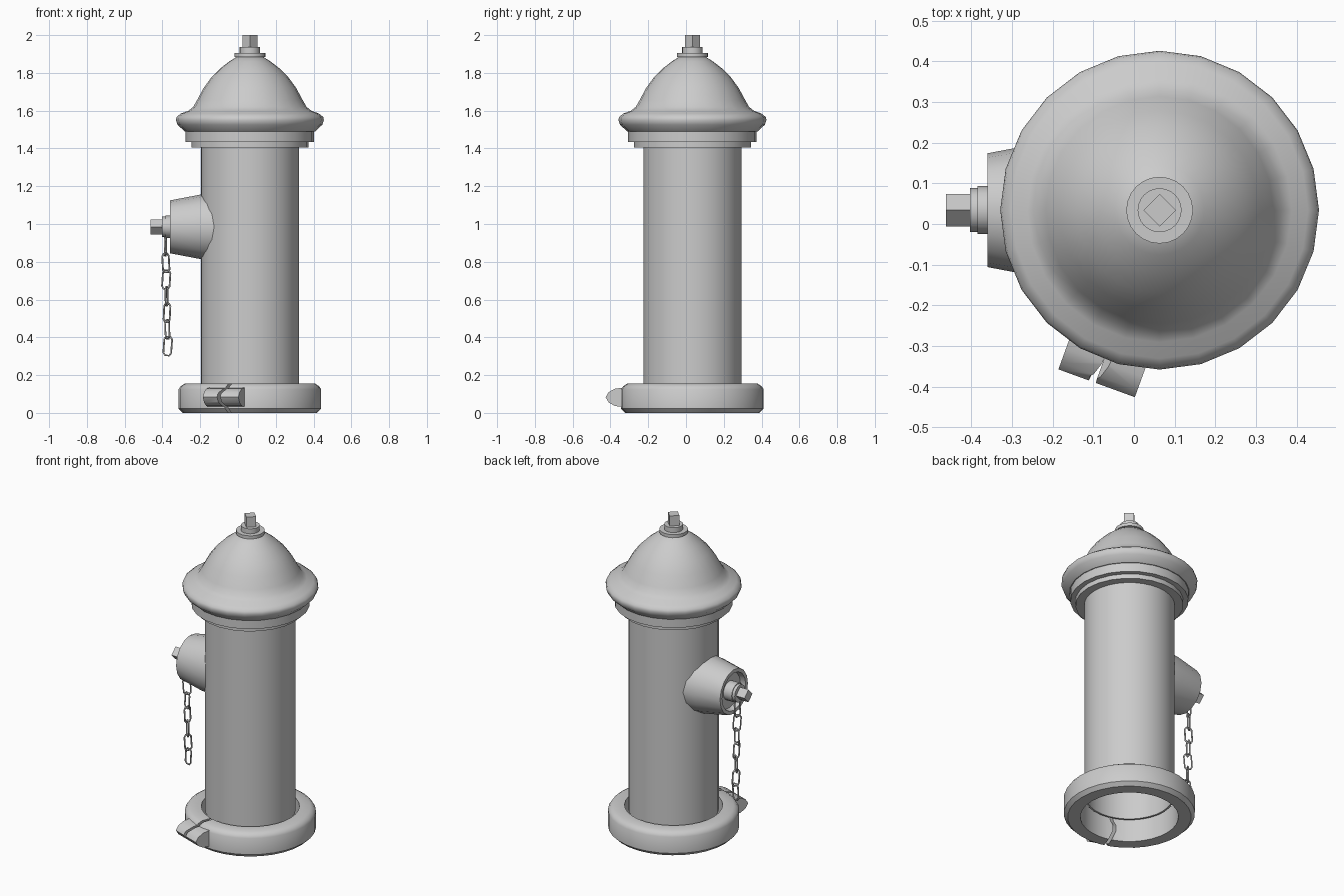
import bpy
import bmesh
from math import cos, sin, pi, radians
from mathutils import Matrix, Vector

if "Cube" in bpy.data.objects:
    bpy.data.objects.remove(bpy.data.objects["Cube"])

AXIS = Vector((0.063, 0.034, 0))
SIDES = 24

grey = bpy.data.materials.new("cast_grey")
grey.use_nodes = True
grey.diffuse_color = (0.6, 0.6, 0.6, 1)
grey.node_tree.nodes["Principled BSDF"].inputs["Base Color"].default_value = (0.6, 0.6, 0.6, 1)


def select(ob):
    bpy.ops.object.select_all(action="DESELECT")
    ob.select_set(True)
    bpy.context.view_layer.objects.active = ob


def smooth(ob, angle=40):
    select(ob)
    bpy.ops.object.shade_smooth_by_angle(angle=radians(angle))


def finish(name, bm, matrix):
    bmesh.ops.remove_doubles(bm, verts=bm.verts, dist=1e-5)
    bmesh.ops.recalc_face_normals(bm, faces=bm.faces)
    mesh = bpy.data.meshes.new(name)
    bm.to_mesh(mesh)
    bm.free()
    mesh.transform(matrix)
    mesh.materials.append(grey)
    ob = bpy.data.objects.new(name, mesh)
    bpy.context.collection.objects.link(ob)
    return ob


def lathe(name, profile, matrix, sides=SIDES, closed=False):
    """Turn (radius, height) points around the local z axis."""
    bm = bmesh.new()
    rings = []
    for r, z in profile:
        if r == 0:
            rings.append([bm.verts.new((0, 0, z))] * sides)
        else:
            rings.append([bm.verts.new((r * cos(2 * pi * i / sides), r * sin(2 * pi * i / sides), z))
                          for i in range(sides)])
    pairs = list(zip(rings, rings[1:]))
    if closed:
        pairs.append((rings[-1], rings[0]))
    for a, b in pairs:
        for i in range(sides):
            j = (i + 1) % sides
            bm.faces.new(list(dict.fromkeys((a[i], a[j], b[j], b[i]))))
    ob = finish(name, bm, matrix)
    smooth(ob)
    return ob


def disc(name, radius, low, high, matrix, sides=SIDES):
    return lathe(name, [(0, low), (radius, low), (radius, high), (0, high)], matrix, sides)


def prism(name, outline, depth_vec, matrix):
    """Extrude a flat outline of 3D points."""
    bm = bmesh.new()
    face = bm.faces.new([bm.verts.new(p) for p in outline])
    new = bmesh.ops.extrude_face_region(bm, geom=[face], use_keep_orig=True)["geom"]
    bmesh.ops.translate(bm, vec=depth_vec, verts=[v for v in new if isinstance(v, bmesh.types.BMVert)])
    return finish(name, bm, matrix)


def boolean(target, tool, operation):
    mod = target.modifiers.new(operation, "BOOLEAN")
    mod.operation = operation
    mod.solver = "EXACT"
    mod.object = tool
    select(target)
    bpy.ops.object.modifier_apply(modifier=mod.name)
    bpy.data.objects.remove(tool)


upright = Matrix.Translation(AXIS)

# Hollow barrel
lathe("barrel", [(0.26, 0.13), (0.26, 1.45), (0.248, 1.45), (0.248, 0.13)], upright, 32, True)

# Stepped flange and bonnet
disc("lower_flange", 0.31, 1.405, 1.436, upright)
disc("upper_flange", 0.34, 1.434, 1.495, upright)
lathe("bonnet", [(0, 1.49), (0.345, 1.49), (0.383, 1.525), (0.392, 1.55), (0.388, 1.567),
                 (0.365, 1.585), (0.325, 1.6), (0.3, 1.62), (0.28, 1.655), (0.245, 1.72),
                 (0.205, 1.775), (0.155, 1.825), (0.11, 1.86), (0.07, 1.885), (0, 1.892)], upright)
disc("top_washer", 0.082, 1.885, 1.905, upright)
disc("top_collar", 0.054, 1.9, 1.936, upright)
disc("top_nut", 0.04, 1.93, 2.0, upright, 4)

# Side outlet with recessed end, pointing to the right
outlet = Matrix.Translation(AXIS + Vector((0, 0, 0.985))) @ Matrix.Rotation(-pi / 2, 4, "Y")
lathe("outlet", [(0, 0.18), (0.178, 0.18), (0.17, 0.265), (0.14, 0.423), (0.118, 0.423),
                 (0.112, 0.39), (0, 0.39)], outlet, 16)
disc("outlet_washer", 0.059, 0.385, 0.448, outlet, 16)
disc("outlet_collar", 0.054, 0.44, 0.466, outlet, 16)
disc("outlet_nut", 0.04, 0.46, 0.525, outlet, 4)

# Split base clamp: ring, bolt ears, wavy gap
ring = lathe("base_clamp", [(0.282, 0), (0.355, 0), (0.377, 0.022), (0.377, 0.125), (0.366, 0.142),
                            (0.345, 0.155), (0.282, 0.155)], upright, 32, True)
clamp = upright @ Matrix.Rotation(radians(-110), 4, "Z")
ear = [(0.32, 0.03), (0.4, 0.036), (0.435, 0.055), (0.453, 0.083), (0.435, 0.11), (0.4, 0.128), (0.32, 0.138)]
boolean(ring, prism("ears", [(r, -0.1, z) for r, z in ear], (0, 0.2, 0), clamp), "UNION")
wave = [(0.02, -0.01), (0.003, 0.03), (-0.01, 0.06), (-0.012, 0.1), (0.004, 0.125), (0.02, 0.17)]
gap = [(0.2, t - 0.009, z) for t, z in wave] + [(0.2, t + 0.009, z) for t, z in reversed(wave)]
boolean(ring, prism("gap_cutter", gap, (0.4, 0, 0), clamp), "DIFFERENCE")
smooth(ring)

# Hanging chain of alternating links
TURNS = (80, 35, -20, 75, -40, 60, -10)
for n, turn in enumerate(TURNS):
    curve = bpy.data.curves.new("chain_link", "CURVE")
    curve.dimensions = "3D"
    curve.bevel_depth = 0.005
    curve.bevel_resolution = 1
    spline = curve.splines.new("POLY")
    spline.points.add(7)
    half = [(0.011, 0.05), (0.021, 0.036), (0.021, -0.036), (0.011, -0.05)]
    loop = half + [(-x, z) for x, z in reversed(half)]
    for point, (x, z) in zip(spline.points, loop):
        point.co = (x, 0, z, 1)
    spline.use_cyclic_u = True
    curve.materials.append(grey)
    link = bpy.data.objects.new(f"chain_link_{n + 1}", curve)
    link.location = (-0.384 + 0.002 * n, AXIS.y, 0.882 - 0.088 * n)
    link.rotation_euler = (0, radians(4 * (-1) ** n), radians(turn))
    bpy.context.collection.objects.link(link)
